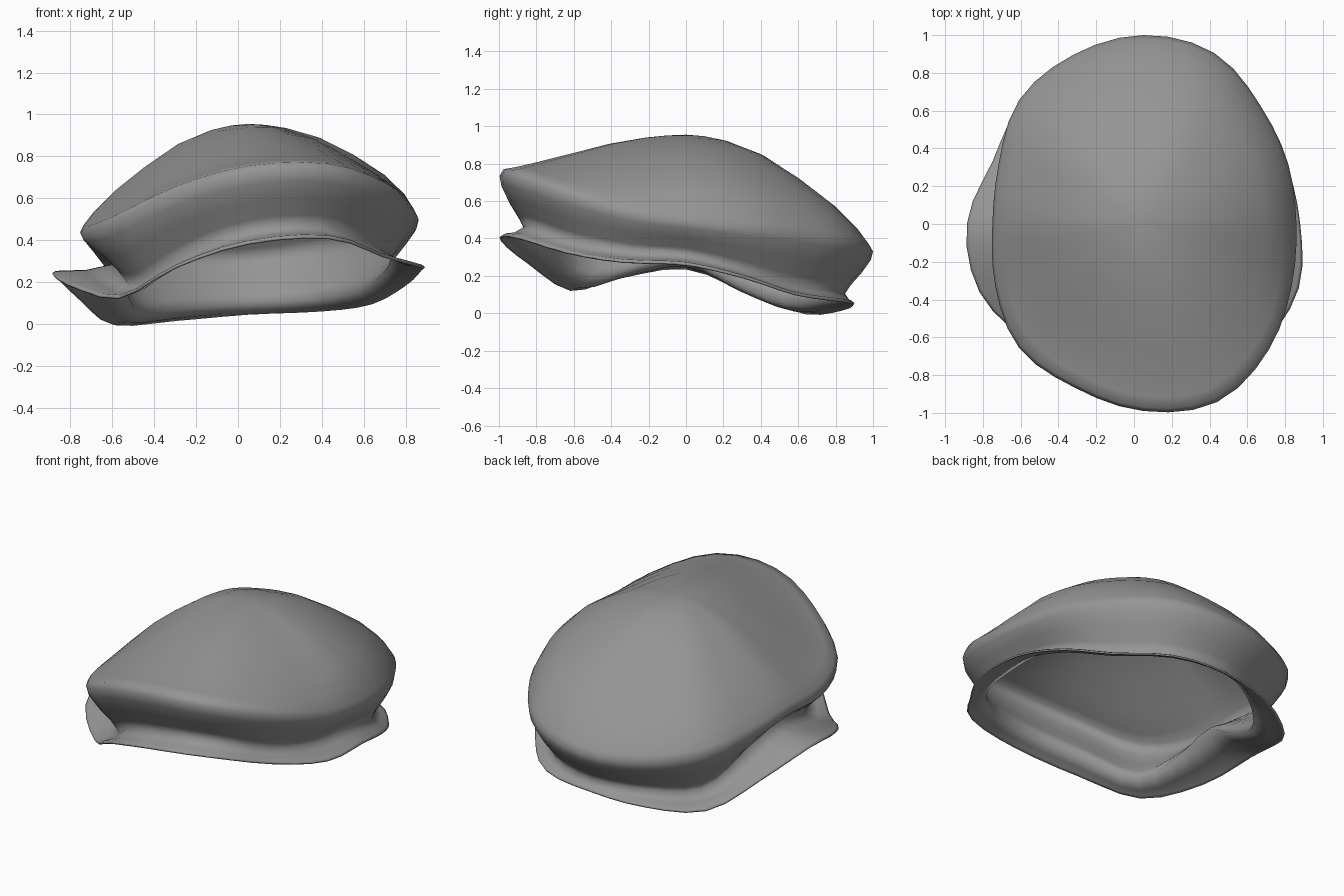
import bpy, bmesh, math

cube = bpy.data.objects.get("Cube")
if cube:
    bpy.data.objects.remove(cube, do_unlink=True)

SEGMENTS = 48
CENTRE_X = 0.05
APEX = 0.955

# Radius and height of the two guiding outlines, counter-clockwise from +x
crown_radius = [.81, .83, .88, .98, 1, .97, .93, .83, .80, .85, .93, .94, .99, 1.02, .94, .85]
crown_height = [.49, .46, .43, .38, .33, .33, .37, .41, .44, .43, .48, .62, .72, .73, .64, .54]
brim_radius = [.83, .82, .84, .91, .90, .91, .91, .865, .935, .94, .88, .92, .99, 1.01, .91, .89]
brim_height = [.26, .19, .10, .065, .05, .02, 0, .11, .24, .19, .125, .27, .385, .41, .325, .275]


def sample(values, turn):
    """Smooth closed interpolation through evenly spaced values."""
    n = len(values)
    i = math.floor(turn * n)
    t = turn * n - i
    a, b, c, d = (values[(i + k) % n] for k in (-1, 0, 1, 2))
    return b + t / 2 * (c - a + t * (2*a - 5*b + 4*c - d + t * (3*(b - c) + d - a)))


def mix(a, b, t):
    return a + (b - a) * t


def section(turn):
    """Points down one slice, from dome top to brim edge."""
    angle = turn * math.tau
    front, left = max(0, -math.sin(angle)), math.cos(angle)
    r, z = sample(crown_radius, turn), sample(crown_height, turn)
    br, bz = sample(brim_radius, turn), sample(brim_height, turn)
    nr = r * (.85 + .09 * min(0, left) + .02 * front)
    nz = bz + .055
    points = []
    # Domed crown, fuller on its left
    shoulder = z + .035
    fullness = 1 + .5 * front - .25 * max(0, left)
    for s, rise in ((.1, .985), (.22, .94), (.42, .8), (.62, .57), (.8, .33), (.92, .13)):
        points.append((r * s, mix(shoulder, APEX, rise ** fullness)))
    points += [(r * .98, shoulder), (r, z)]
    # Tuck from the crown to the neck
    for inward, down in ((.08, .2), (.4, .5), (.8, .8), (1, 1)):
        points.append((mix(r, nr, inward), mix(z, nz, down)))
    # Flared brim with a turned edge
    points += [(mix(nr, br, .5), mix(nz, bz, .65)), (br - .015, bz + .014), (br, bz + .003)]
    return [(CENTRE_X + pr * math.cos(angle), pr * math.sin(angle), max(0, pz))
            for pr, pz in points]


bm = bmesh.new()
columns = [[bm.verts.new(p) for p in section(i / SEGMENTS)] for i in range(SEGMENTS)]
top = bm.verts.new((CENTRE_X, 0, APEX))
for i, col in enumerate(columns):
    after = columns[(i + 1) % SEGMENTS]
    bm.faces.new((top, col[0], after[0]))
    for k in range(len(col) - 1):
        bm.faces.new((col[k], col[k + 1], after[k + 1], after[k]))
for face in bm.faces:
    face.smooth = True
mesh = bpy.data.meshes.new("soft_cap")
bm.to_mesh(mesh)
bm.free()
cap = bpy.data.objects.new("soft_cap", mesh)
bpy.context.collection.objects.link(cap)

# Thin cloth, open underneath
shell = cap.modifiers.new("cloth thickness", 'SOLIDIFY')
shell.thickness = .01
shell.offset = -1

# Plain grey cloth
cloth = bpy.data.materials.new("grey cloth")
cloth.use_nodes = True
colour = (.3, .3, .3, 1)
cloth.diffuse_color = colour
cloth.node_tree.nodes["Principled BSDF"].inputs["Base Color"].default_value = colour
mesh.materials.append(cloth)
